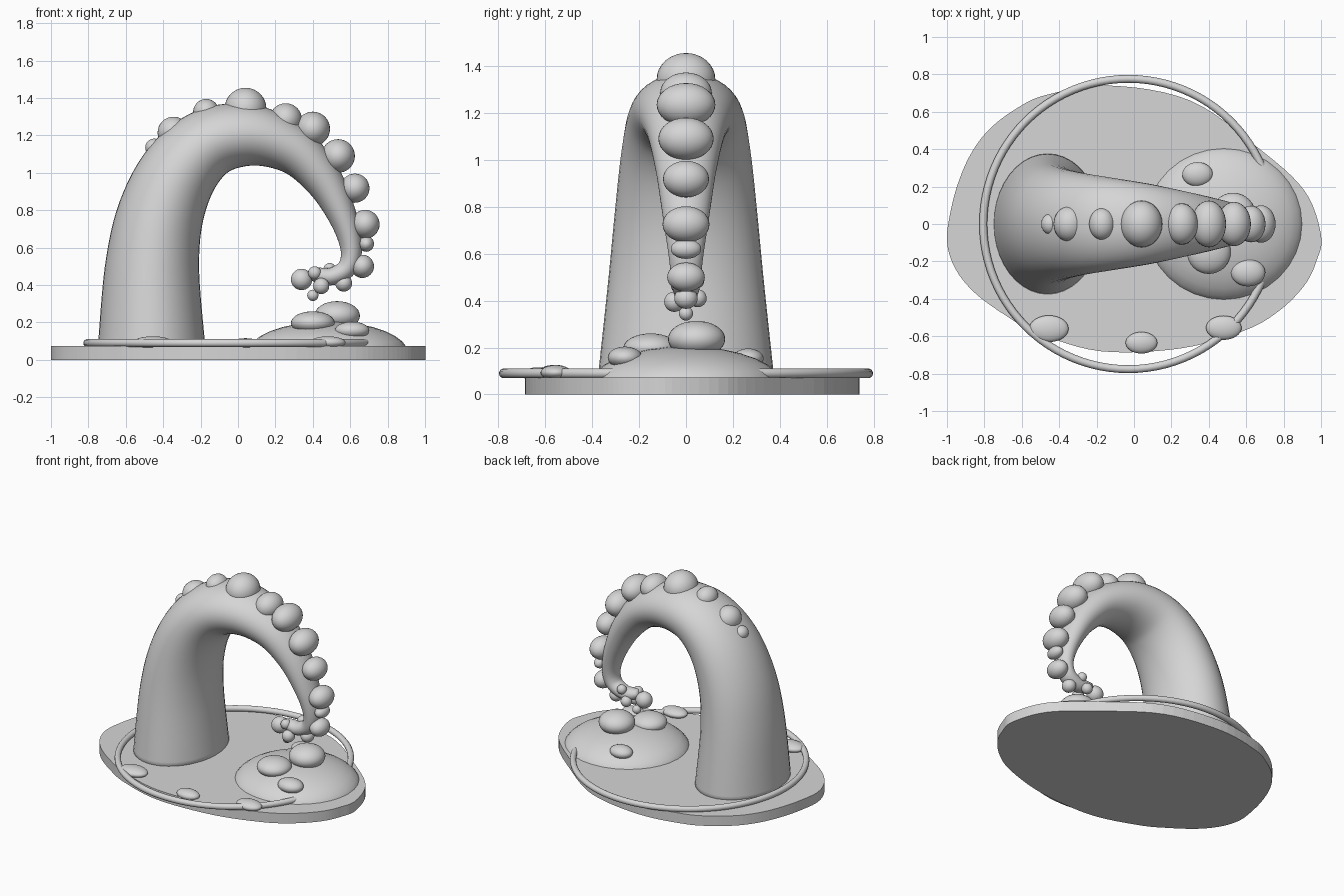
import bpy
import bmesh
import math
from mathutils import Vector

cube = bpy.data.objects.get("Cube")
if cube:
    bpy.data.objects.remove(cube, do_unlink=True)

# One plain grey for everything
TONE = (0.67, 0.67, 0.67, 1)
grey = bpy.data.materials.new("plain grey")
grey.use_nodes = True
grey.diffuse_color = TONE
grey.node_tree.nodes["Principled BSDF"].inputs["Base Color"].default_value = TONE


def finish(name, bm, smooth=True):
    """Turn a bmesh into a named, coloured object."""
    bmesh.ops.recalc_face_normals(bm, faces=bm.faces)
    for face in bm.faces:
        face.smooth = smooth
    mesh = bpy.data.meshes.new(name)
    bm.to_mesh(mesh)
    bm.free()
    mesh.materials.append(grey)
    obj = bpy.data.objects.new(name, mesh)
    bpy.context.collection.objects.link(obj)
    return obj


def ellipsoid(name, centre, radii, dome=False):
    """Stretched sphere; a dome keeps only the upper half."""
    bm = bmesh.new()
    bmesh.ops.create_uvsphere(bm, u_segments=32, v_segments=16, radius=1)
    if dome:
        below = [v for v in bm.verts if v.co.z < -0.01]
        bmesh.ops.delete(bm, geom=below, context="VERTS")
    bmesh.ops.scale(bm, vec=radii, verts=bm.verts)
    bmesh.ops.translate(bm, vec=centre, verts=bm.verts)
    return finish(name, bm)


def spline(points, steps, closed=False):
    """Smooth curve through points of any dimension."""
    pts = [Vector(p) for p in points]
    count = len(pts)

    def at(i):
        return pts[i % count] if closed else pts[max(0, min(i, count - 1))]

    result = []
    for i in range(count if closed else count - 1):
        a, b, c, d = (at(i + k) for k in (-1, 0, 1, 2))
        for s in range(steps):
            t = s / steps
            result.append(0.5 * (2 * b + (c - a) * t
                                 + (2 * a - 5 * b + 4 * c - d) * t ** 2
                                 + (3 * b - a - 3 * c + d) * t ** 3))
    if not closed:
        result.append(pts[-1])
    return result


def bridge(bm, first, second):
    n = len(first)
    for i in range(n):
        j = (i + 1) % n
        bm.faces.new((first[i], first[j], second[j], second[i]))


# Flat egg-shaped base slab
outline = [(-1, -.09), (-.98, .07), (-.94, .22), (-.875, .37), (-.78, .5), (-.64, .61),
           (-.47, .69), (-.13, .74), (.3, .66), (.66, .41), (.91, .18), (1, -.06),
           (.975, -.2), (.91, -.33), (.775, -.465), (.59, -.57), (.25, -.665),
           (-.18, -.68), (-.52, -.58), (-.7, -.48), (-.86, -.36), (-.96, -.23)]
edge = spline(outline, 6, closed=True)
bm = bmesh.new()
lower, upper = ([bm.verts.new((p.x, p.y, z)) for p in edge] for z in (0, .073))
bridge(bm, lower, upper)
bm.faces.new(lower)
bm.faces.new(upper)
finish("base_slab", bm, smooth=False)

# Curled tapering arm: x, z, half thickness, half width
arm_path = [(-.462, .05, .289, .378), (-.46, .48, .253, .332), (-.413, .78, .23, .303),
            (-.303, 1.02, .208, .277), (-.137, 1.167, .185, .25), (.08, 1.2, .163, .215),
            (.3, 1.12, .13, .168), (.457, .96, .103, .13), (.56, .765, .076, .1),
            (.605, .6, .058, .075), (.585, .495, .052, .063), (.505, .447, .047, .056),
            (.43, .452, .042, .05), (.385, .468, .028, .035)]
sides = 40
path = spline(arm_path, 6)
bm = bmesh.new()
rings = []
for i, (x, z, thick, wide) in enumerate(path):
    before, after = path[max(i - 1, 0)], path[min(i + 1, len(path) - 1)]
    tangent = Vector((after[0] - before[0], 0, after[1] - before[1])).normalized()
    across = Vector((tangent.z, 0, -tangent.x))
    ring = []
    for k in range(sides):
        angle = math.tau * k / sides
        offset = across * thick * math.cos(angle) + Vector((0, wide * math.sin(angle), 0))
        ring.append(bm.verts.new(Vector((x, 0, z)) + offset))
    rings.append(ring)
for first, second in zip(rings, rings[1:]):
    bridge(bm, first, second)
bm.faces.new(rings[0])
bm.faces.new(rings[-1])
finish("curled_arm", bm)

# Round bumps along the back of the arm: x, z, radius, half width
back_bumps = [(-.448, 1.135, .048, .055), (-.345, 1.215, .085, .095), (-.17, 1.325, .07, .085),
              (.04, 1.343, .112, .125), (.255, 1.285, .087, .11), (.4, 1.235, .092, .125),
              (.535, 1.09, .09, .118), (.625, .918, .078, .098), (.68, .725, .077, .1),
              (.685, .62, .042, .065), (.665, .5, .062, .08), (.565, .41, .045, .05)]
for i, (x, z, r, wide) in enumerate(back_bumps):
    ellipsoid(f"back_bump_{i + 1}", (x, 0, z), (r, wide, r))

# Small bumps clustered at the tip: centre, radius
tip_bumps = [(.34, 0, .43, .057), (.445, -.05, .395, .043), (.4, 0, .345, .03),
             (.49, .045, .485, .033), (.45, .05, .41, .038), (.41, -.03, .465, .035)]
for i, (x, y, z, r) in enumerate(tip_bumps):
    ellipsoid(f"tip_bump_{i + 1}", (x, y, z), (r, r, r))

# Low mound under the tip, with flattened bumps
ellipsoid("mound", (.48, 0, .03), (.433, .418, .175), dome=True)
mound_bumps = [(.53, .045, .236, .122, .078), (.4, -.15, .198, .117, .062),
               (.61, -.26, .157, .092, .047), (.34, .265, .153, .082, .043)]
for i, (x, y, z, r, tall) in enumerate(mound_bumps):
    ellipsoid(f"mound_bump_{i + 1}", (x, y, z), (r, r * (1 if i < 2 else .8), tall))

# Thin hoop lying on the base, with flattened beads beside it
bpy.ops.mesh.primitive_torus_add(location=(-.03, 0, .09), major_radius=.776, minor_radius=.021,
                                 major_segments=96, minor_segments=14)
hoop = bpy.context.object
hoop.name = "hoop"
hoop.data.materials.append(grey)
bpy.ops.object.shade_smooth()

beads = [(-.455, -.56, .093, .105), (.04, -.635, .083, .085), (.48, -.555, .093, .095)]
for i, (x, y, z, r) in enumerate(beads):
    ellipsoid(f"hoop_bead_{i + 1}", (x, y, z), (r, r * .68, .033))
